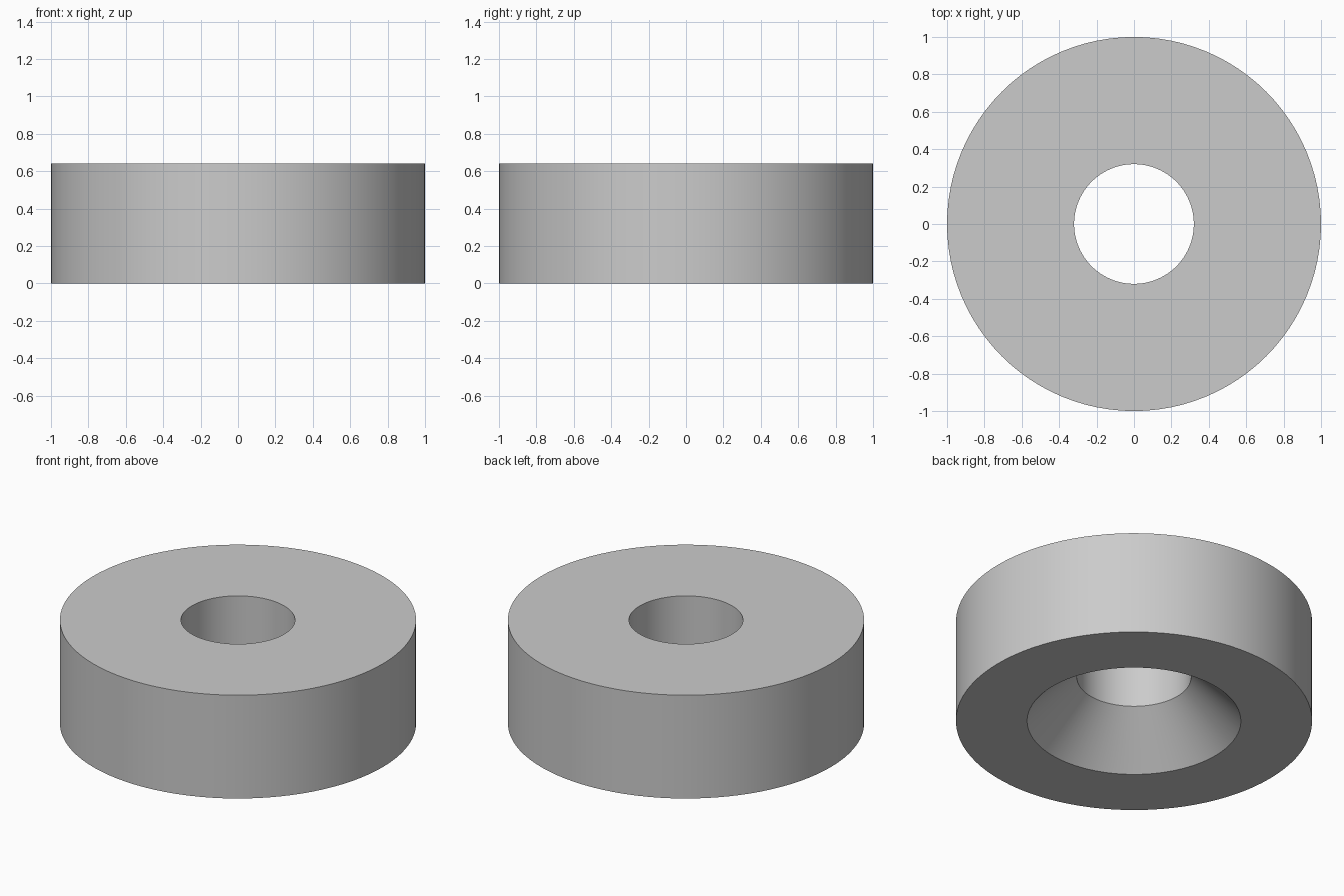
import bpy
import bmesh
import math

cube = bpy.data.objects.get("Cube")
if cube:
    bpy.data.objects.remove(cube, do_unlink=True)

OUTER, BORE, SINK = 1.0, 0.32, 0.60   # radii
HEIGHT, SINK_DEPTH = 0.64, 0.28
SEGMENTS = 96

# Plain grey material
grey = bpy.data.materials.new("light grey")
grey.use_nodes = True
colour = (0.6, 0.6, 0.6, 1.0)
grey.diffuse_color = colour
grey.node_tree.nodes["Principled BSDF"].inputs["Base Color"].default_value = colour

# Ring cross-section: bore, top, outer wall, underside, countersink
profile = [(BORE, SINK_DEPTH), (BORE, HEIGHT), (OUTER, HEIGHT),
           (OUTER, 0), (SINK, 0)]

# Revolve the closed section around z
bm = bmesh.new()
verts = [bm.verts.new((r, 0, z)) for r, z in profile]
edges = [bm.edges.new((v, verts[(i + 1) % len(verts)]))
         for i, v in enumerate(verts)]
bmesh.ops.spin(bm, geom=verts + edges, cent=(0, 0, 0), axis=(0, 0, 1),
               angle=math.tau, steps=SEGMENTS, use_merge=True)
bmesh.ops.remove_doubles(bm, verts=bm.verts, dist=0.0001)
bmesh.ops.recalc_face_normals(bm, faces=bm.faces)

mesh = bpy.data.meshes.new("countersunk_ring")
bm.to_mesh(mesh)
bm.free()
mesh.materials.append(grey)

ring = bpy.data.objects.new("countersunk_ring", mesh)
bpy.context.collection.objects.link(ring)

# Smooth round walls, crisp rims
bpy.ops.object.select_all(action="DESELECT")
ring.select_set(True)
bpy.context.view_layer.objects.active = ring
bpy.ops.object.shade_smooth_by_angle(angle=math.radians(30))
